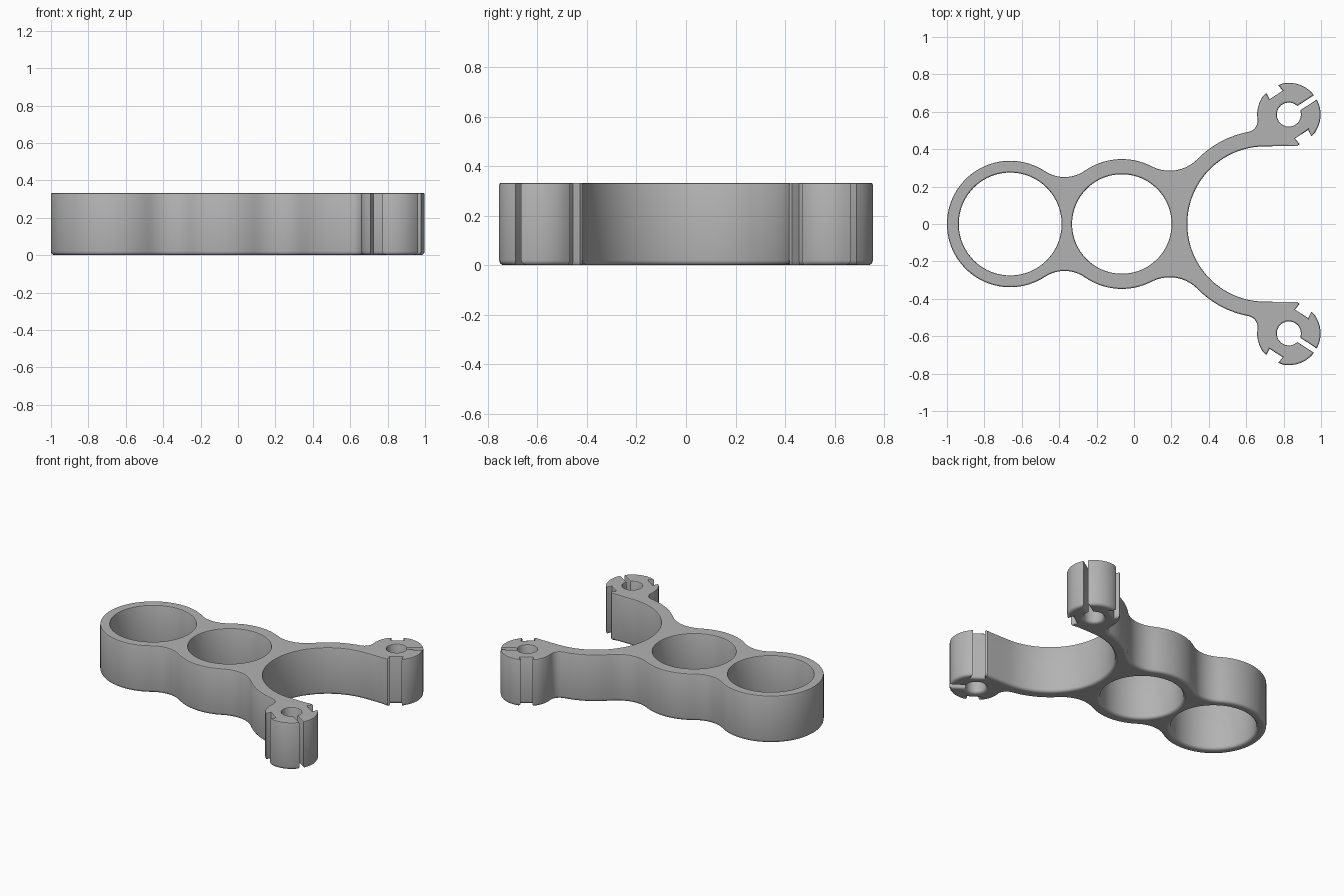
import bpy, bmesh, math
from mathutils import Vector

if "Cube" in bpy.data.objects:
    bpy.data.objects.remove(bpy.data.objects["Cube"])

HEIGHT, BOTTOM_R, TOP_R = 0.333, 0.02, 0.008
RING_A, RING_A_OUT, RING_A_IN = Vector((-0.662, 0)), 0.338, 0.275
RING_B, RING_B_OUT, RING_B_IN = Vector((-0.065, 0)), 0.347, 0.266
FORK, FORK_OUT, FORK_IN = Vector((0.70, 0)), 0.50, 0.415
CLIP, CLIP_OUT, CLIP_IN, CLIP_AXIS = Vector((0.828, 0.585)), 0.17, 0.065, 33


def polar(c, r, deg):
    return c + r * Vector((math.cos(math.radians(deg)), math.sin(math.radians(deg))))


def arc(c, r, a0, a1, step):
    n = max(1, round(abs(a1 - a0) / step))
    return [polar(c, r, a0 + (a1 - a0) * i / n) for i in range(n + 1)]


def angle(v):
    return math.degrees(math.atan2(v.y, v.x)) % 360


def fillet(c1, r1, c2, r2, r):
    """Concave blend arc; returns its points and the tangent angle on each circle."""
    d = c2 - c1
    a, b, m = r1 + r, r2 + r, d.length
    x = (a * a - b * b + m * m) / (2 * m)
    d.normalize()
    f = c1 + d * x + Vector((-d.y, d.x)) * math.sqrt(a * a - x * x)
    s, e = angle(c1 - f), angle(c2 - f)
    if e < s:
        e += 360
    return arc(f, r, s, e, 7), angle(f - c1), angle(f - c2)


def notch(deg):
    """Slightly dovetailed outer notch of a clip, listed clockwise."""
    u = polar(Vector((0, 0)), 1, deg)
    v = Vector((-u.y, u.x))
    return [CLIP + u * p + v * q
            for p, q in ((0.163, 0.038), (0.125, 0.042), (0.125, -0.042), (0.163, -0.038))]


# Upper half of the outline, clockwise from the left end
f1, a_end, b_start = fillet(RING_A, RING_A_OUT, RING_B, RING_B_OUT, 0.19)
f2, b_end, o_start = fillet(RING_B, RING_B_OUT, FORK, FORK_OUT, 0.21)
f3, o_end, c_start = fillet(FORK, FORK_OUT, CLIP, CLIP_OUT, 0.06)
ax = CLIP_AXIS
path = arc(RING_A, RING_A_OUT, 180, a_end, 4) + f1
path += arc(RING_B, RING_B_OUT, b_start, b_end, 4) + f2
path += arc(FORK, FORK_OUT, o_start, o_end, 4) + f3
path += arc(CLIP, CLIP_OUT, c_start, ax + 103.2, 11)[:-1] + notch(ax + 90)
path += arc(CLIP, CLIP_OUT, ax + 76.8, ax + 4.7, 11)[1:]            # outer jaw
path += arc(CLIP, CLIP_IN, ax + 12.4, ax + 347.6, 21)               # pin hole and slit
path += arc(CLIP, CLIP_OUT, ax - 4.7, ax - 76.8, 11)[:-1] + notch(ax - 90)
path += [Vector((0.874, 0.417))]
path += [Vector((x, 0.416)) for x in (0.82, 0.76)]
path += arc(FORK, FORK_IN, 90, 180, 4)
path[0].y = path[-1].y = 0
upper = [path[0]]
for p in path[1:]:
    if (p - upper[-1]).length > 0.004:
        upper.append(p)
outline = upper + [Vector((p.x, -p.y)) for p in reversed(upper[1:-1])]

# Finger holes run the other way so the material is always on the right
loops = [outline,
         arc(RING_A, RING_A_IN, 0, 360, 4)[:-1],
         arc(RING_B, RING_B_IN, 0, 360, 4)[:-1]]


def inset(loop, d):
    """Move a loop into the material by d, less on the thin lip of each clip."""
    out = []
    for i, p in enumerate(loop):
        e1 = (p - loop[i - 1]).normalized()
        e2 = (loop[(i + 1) % len(loop)] - p).normalized()
        n1, n2 = Vector((e1.y, -e1.x)), Vector((e2.y, -e2.x))
        k = 0.35 if p.x > 0.84 and abs(p.y) < 0.47 else 1
        out.append(p + (n1 + n2) / max(0.3, 1 + n1.dot(n2)) * d * k)
    return out


# Inset and height of each layer: rounded bottom edge, fine rounded top edge
layers = []
for k in range(5):
    t = math.radians(22.5 * k)
    layers.append((BOTTOM_R * (1 - math.sin(t)), BOTTOM_R * (1 - math.cos(t))))
for k in range(3):
    t = math.radians(45 * k)
    layers.append((TOP_R * (1 - math.cos(t)), HEIGHT - TOP_R * (1 - math.sin(t))))

bm = bmesh.new()
rims = ([], [])
for loop in loops:
    rings = [[bm.verts.new((p.x, p.y, z)) for p in inset(loop, d)] for d, z in layers]
    n = len(loop)
    for lo, hi in zip(rings, rings[1:]):
        for i in range(n):
            j = (i + 1) % n
            bm.faces.new((lo[i], hi[i], hi[j], lo[j])).smooth = True
    for rim, ring in zip(rims, (rings[0], rings[-1])):
        rim += [bm.edges.get((ring[i], ring[(i + 1) % n])) for i in range(n)]

# Flat bottom and top
for rim in rims:
    bmesh.ops.triangle_fill(bm, use_beauty=True, use_dissolve=False, edges=rim)
bmesh.ops.recalc_face_normals(bm, faces=bm.faces)
for e in bm.edges:
    e.smooth = e.calc_face_angle(0) < math.radians(32)
for rim in rims:
    for e in rim:
        e.smooth = False

mesh = bpy.data.meshes.new("finger_grip_frame")
bm.to_mesh(mesh)
bm.free()
grey = bpy.data.materials.new("plain grey")
grey.diffuse_color = (0.45, 0.45, 0.45, 1)
grey.use_nodes = True
grey.node_tree.nodes["Principled BSDF"].inputs["Base Color"].default_value = grey.diffuse_color
mesh.materials.append(grey)
frame = bpy.data.objects.new("finger_grip_frame", mesh)
bpy.context.collection.objects.link(frame)
